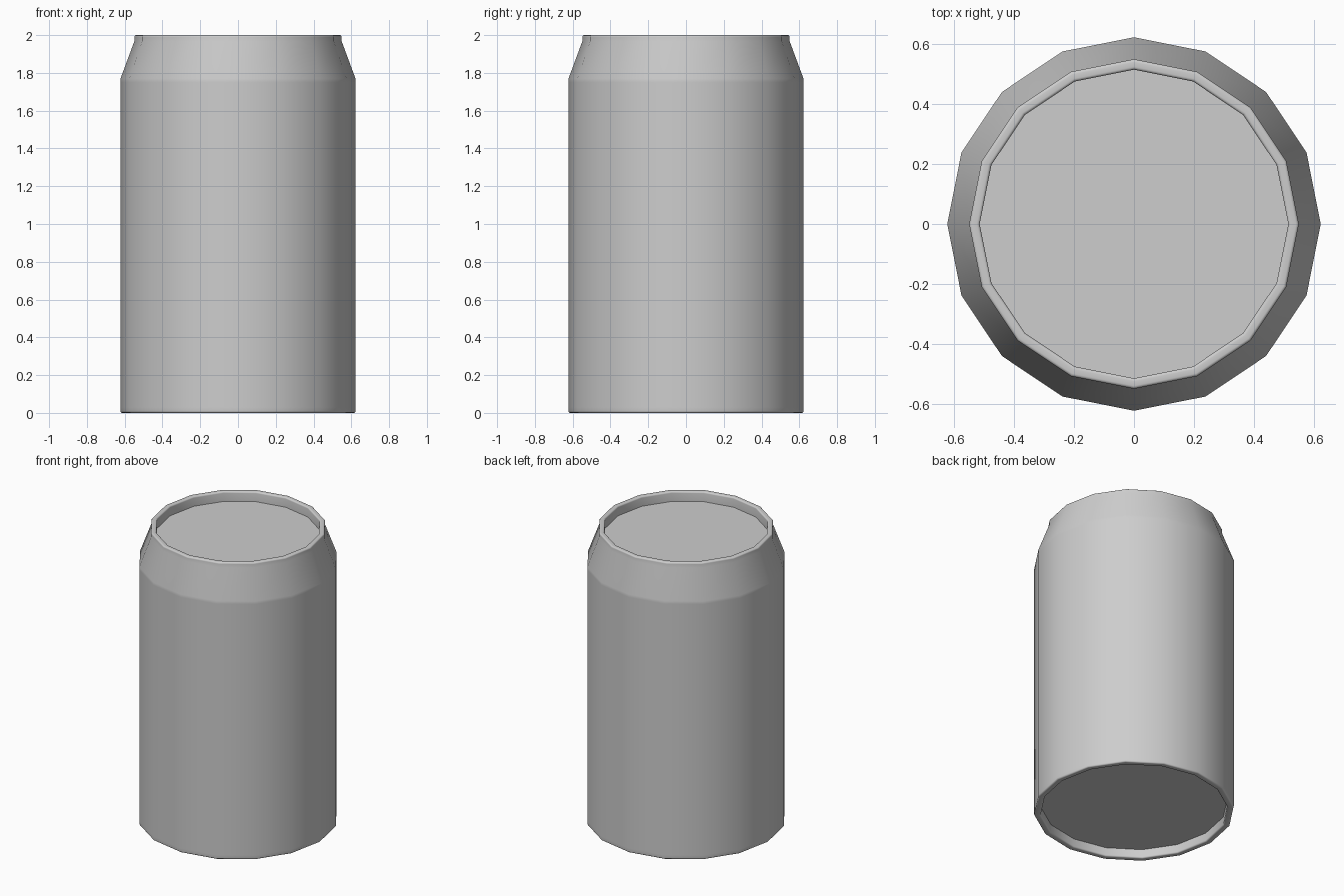
import bpy, bmesh, math

if "Cube" in bpy.data.objects:
    bpy.data.objects.remove(bpy.data.objects["Cube"])

SIDES = 16

metal = bpy.data.materials.new("light grey metal")
metal.diffuse_color = (0.61, 0.61, 0.61, 1)
metal.use_nodes = True
metal.node_tree.nodes["Principled BSDF"].inputs["Base Color"].default_value = metal.diffuse_color


def arc(r, z, radius, start, end, steps=4):
    """Rounded corner points around the centre (r, z), angles in degrees."""
    pts = []
    for i in range(steps + 1):
        a = math.radians(start + (end - start) * i / steps)
        pts.append((r + radius * math.cos(a), z + radius * math.sin(a)))
    return pts


def lathe(name, profile):
    """Revolve (radius, z) points around z and close both ends."""
    bm = bmesh.new()
    rings = []
    for r, z in profile:
        rings.append([bm.verts.new((r * math.cos(2 * math.pi * i / SIDES),
                                    r * math.sin(2 * math.pi * i / SIDES), z))
                      for i in range(SIDES)])
    for a, b in zip(rings, rings[1:]):
        for i in range(SIDES):
            j = (i + 1) % SIDES
            bm.faces.new((a[i], a[j], b[j], b[i]))
    bm.faces.new(rings[0][::-1])
    bm.faces.new(rings[-1])
    bmesh.ops.recalc_face_normals(bm, faces=bm.faces)
    mesh = bpy.data.meshes.new(name)
    bm.to_mesh(mesh)
    bm.free()
    mesh.materials.append(metal)
    obj = bpy.data.objects.new(name, mesh)
    bpy.context.collection.objects.link(obj)
    bpy.context.view_layer.objects.active = obj
    obj.select_set(True)
    bpy.ops.object.shade_smooth_by_angle(angle=math.radians(46))
    obj.select_set(False)
    return obj


# Recessed base and rounded foot
foot = [(0.581, 0.06)] + arc(0.591, 0.01, 0.01, 180, 270) + arc(0.612, 0.01, 0.01, 270, 360)
# Straight wall and tapered shoulder
wall = [(0.622, 0.03), (0.622, 1.75), (0.622, 1.77), (0.549, 1.967)]
# Rolled rim and sunken lid
rim = arc(0.539, 1.99, 0.01, 0, 90) + arc(0.524, 1.99, 0.01, 90, 180) + [(0.514, 1.933)]

lathe("can_body", foot + wall + rim)
